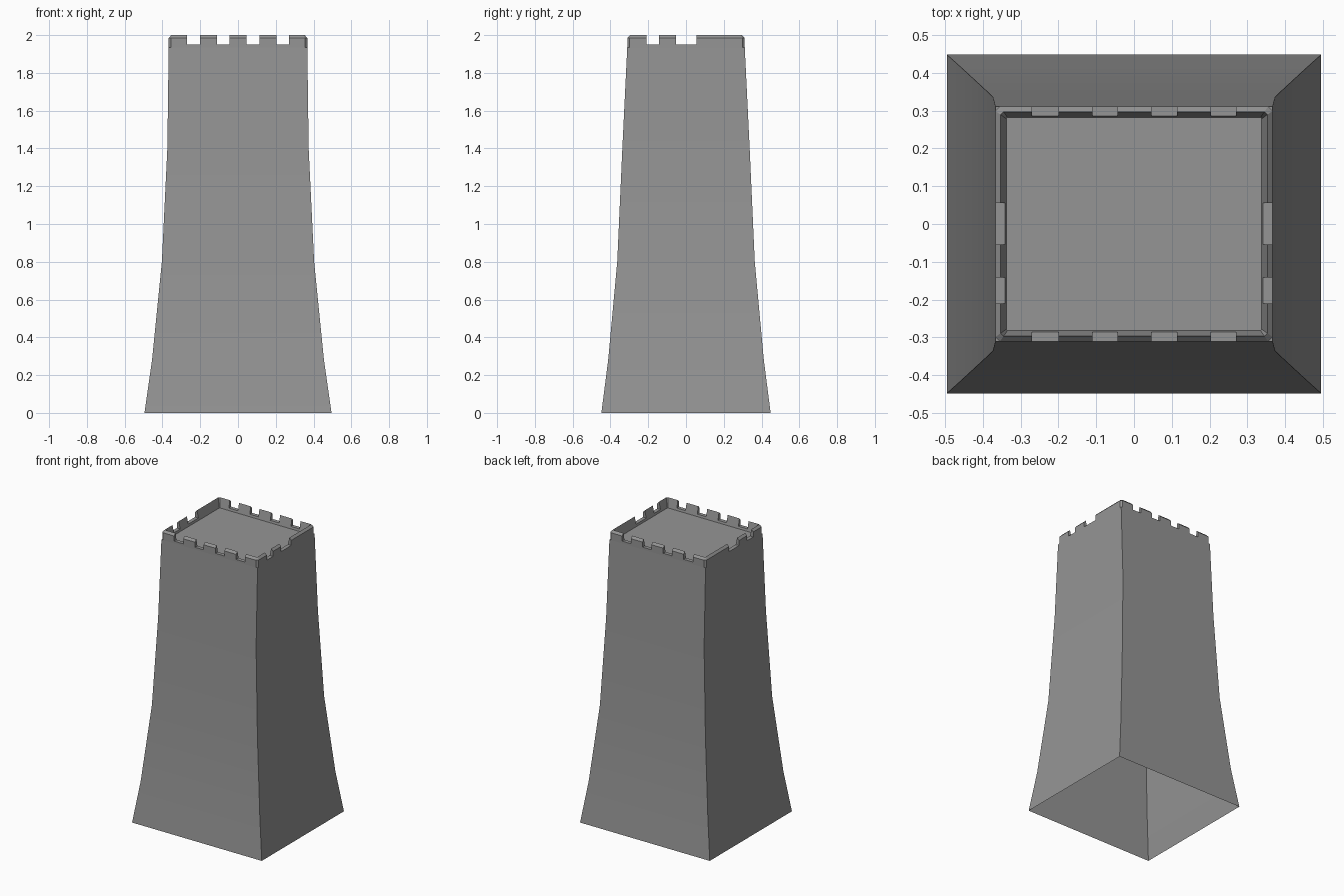
import bpy
import bmesh
import math

cube = bpy.data.objects.get("Cube")
if cube:
    bpy.data.objects.remove(cube, do_unlink=True)

stone = bpy.data.materials.new("grey stone")
stone.use_nodes = True
GREY = (0.3, 0.3, 0.3, 1)
stone.diffuse_color = GREY
stone.node_tree.nodes["Principled BSDF"].inputs["Base Color"].default_value = GREY

ROOF_Z, SILL_Z = 1.935, 1.95
HX, HY = 0.367, 0.311          # half sizes at the top


def finish(name, bm):
    bmesh.ops.recalc_face_normals(bm, faces=bm.faces)
    mesh = bpy.data.meshes.new(name)
    bm.to_mesh(mesh)
    bm.free()
    mesh.materials.append(stone)
    obj = bpy.data.objects.new(name, mesh)
    bpy.context.collection.objects.link(obj)
    return obj


def outline(hx, hy, cut=0):
    """Rectangle, with its corners cut off if asked."""
    if not cut:
        return [(hx, hy), (-hx, hy), (-hx, -hy), (hx, -hy)]
    return [(hx, hy - cut), (hx - cut, hy), (cut - hx, hy), (-hx, hy - cut),
            (-hx, cut - hy), (cut - hx, -hy), (hx - cut, -hy), (hx, cut - hy)]


def loft(bm, rings, closed=False):
    loops = [[bm.verts.new((x, y, z)) for x, y in pts] for pts, z in rings]
    pairs = list(zip(loops, loops[1:]))
    if closed:
        pairs.append((loops[-1], loops[0]))
    for a, b in pairs:
        n = len(a)
        for i in range(n):
            j = (i + 1) % n
            bm.faces.new((a[i], a[j], b[j], b[i]))
    return loops


# Flared walls, open at the foot
bm = bmesh.new()
profile = [(0, 0.495, 0.448), (0.28, 0.455, 0.412), (0.8, 0.403, 0.364),
           (1.4, 0.374, 0.337), (ROOF_Z, HX, HY)]
loft(bm, [(outline(hx, hy), z) for z, hx, hy in profile])
walls = finish("tower_walls", bm)

# Flat roof
bm = bmesh.new()
bm.faces.new([bm.verts.new((x, y, ROOF_Z)) for x, y in outline(HX, HY)])
finish("roof", bm)

# Parapet ring: upright outside, ridged top, sloping inside
bm = bmesh.new()
section = [(0, ROOF_Z), (0, 1.985), (0.014, 2.0), (0.029, ROOF_Z)]
loft(bm, [(outline(HX - d, HY - d, 0.012 - d * 0.3), z) for d, z in section], closed=True)
parapet = finish("parapet", bm)


# Crenel gaps, cut right through opposite sides
def gap_cutter(name, gaps, axis):
    bm = bmesh.new()
    for lo, hi in gaps:
        box = bmesh.ops.create_cube(bm, size=1)["verts"]
        for v in box:
            along = (lo + hi) / 2 + v.co.x * (hi - lo)
            across = v.co.y * 2
            z = SILL_Z + (v.co.z + 0.5) * 0.2
            v.co = (along, across, z) if axis == "x" else (across, along, z)
    obj = finish(name, bm)
    obj.hide_render = True
    return obj


cutters = [
    gap_cutter("front_gap_cutter", [(-0.27, -0.2), (-0.11, -0.044), (0.046, 0.114), (0.204, 0.27)], "x"),
    gap_cutter("side_gap_cutter", [(-0.21, -0.142), (-0.054, 0.056), (0.142, 0.21)], "y"),
]
for cutter in cutters:
    mod = parapet.modifiers.new(cutter.name, "BOOLEAN")
    mod.operation = "DIFFERENCE"
    mod.solver = "EXACT"
    mod.object = cutter
bpy.context.view_layer.update()
graph = bpy.context.evaluated_depsgraph_get()
cut_mesh = bpy.data.meshes.new_from_object(parapet.evaluated_get(graph))
parapet.modifiers.clear()
parapet.data = cut_mesh
for cutter in cutters:
    bpy.data.objects.remove(cutter, do_unlink=True)

# Soft shading down the flare, crisp corners
bpy.ops.object.select_all(action="DESELECT")
walls.select_set(True)
bpy.context.view_layer.objects.active = walls
bpy.ops.object.shade_smooth_by_angle(angle=math.radians(30))
